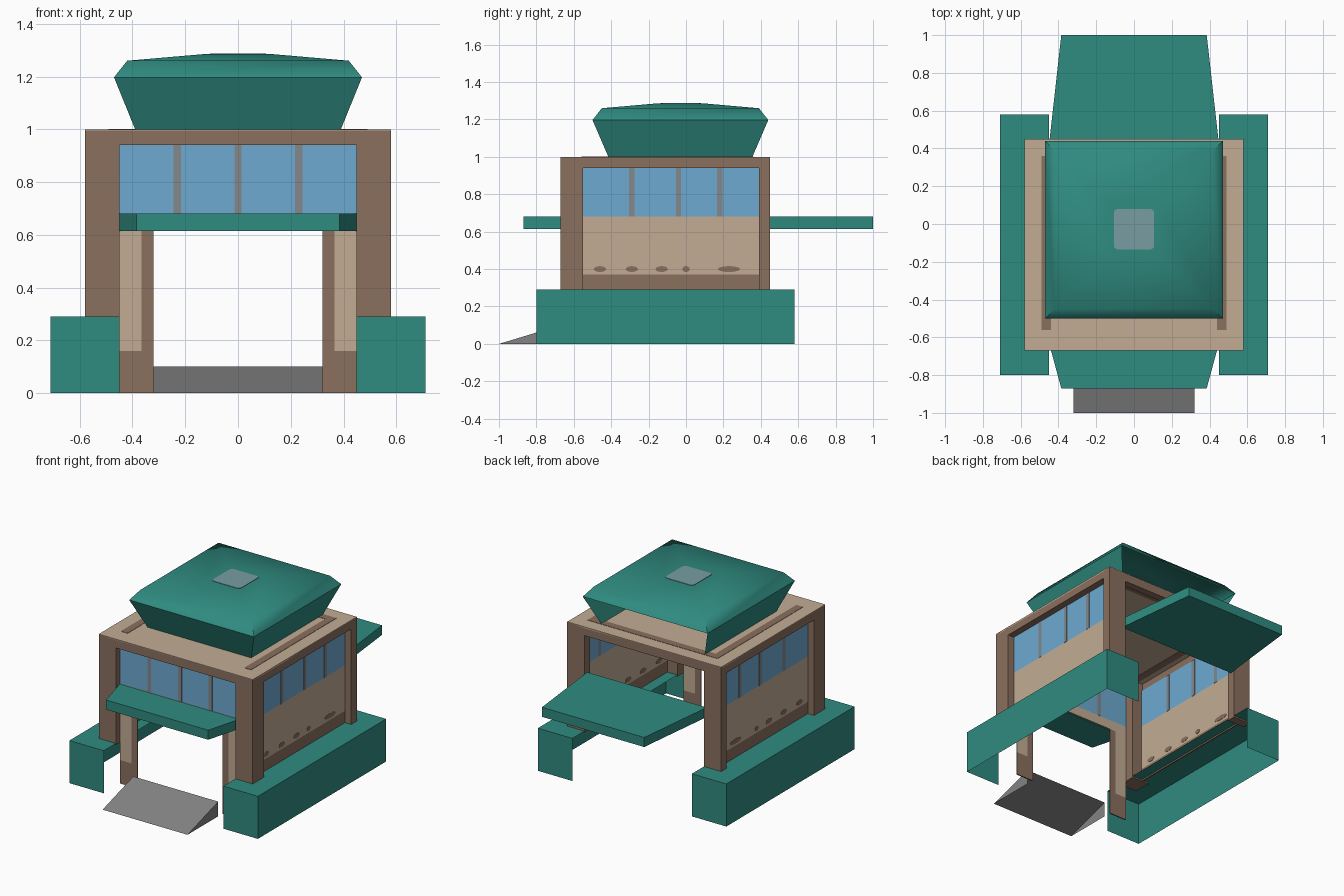
import bpy, bmesh, math

cube = bpy.data.objects.get("Cube")
if cube:
    bpy.data.objects.remove(cube, do_unlink=True)


def material(name, r, g, b):
    lin = [((c / 255 + 0.055) / 1.055) ** 2.4 for c in (r, g, b)] + [1]
    m = bpy.data.materials.new(name)
    m.use_nodes = True
    m.diffuse_color = lin
    m.node_tree.nodes["Principled BSDF"].inputs["Base Color"].default_value = lin
    return m


TEAL = material("teal", 47, 139, 128)
TAN = material("tan", 194, 172, 148)
BROWN = material("brown", 138, 112, 94)
BLUE = material("window_blue", 109, 170, 208)
MULLION = material("mullion_grey", 132, 136, 140)
GREY = material("ramp_grey", 132, 132, 132)
PATCH = material("roof_patch", 120, 158, 162)


def make(name, bm, mat):
    mesh = bpy.data.meshes.new(name)
    bm.to_mesh(mesh)
    bm.free()
    mesh.materials.append(mat)
    obj = bpy.data.objects.new(name, mesh)
    bpy.context.collection.objects.link(obj)
    return obj


def faces(name, verts, polys, mat):
    bm = bmesh.new()
    vs = [bm.verts.new(v) for v in verts]
    for p in polys:
        bm.faces.new([vs[i] for i in p])
    bmesh.ops.recalc_face_normals(bm, faces=bm.faces)
    return make(name, bm, mat)


def box(name, mat, x, y, z, skip=()):
    """Box from ranges; skip lists faces left open."""
    v = [(a, b, c) for c in z for b in y for a in x]
    sides = {"bottom": (0, 2, 3, 1), "top": (4, 5, 7, 6), "front": (0, 1, 5, 4),
             "back": (2, 6, 7, 3), "x0": (0, 4, 6, 2), "x1": (1, 3, 7, 5)}
    bm = bmesh.new()
    vs = [bm.verts.new(p) for p in v]
    for key, p in sides.items():
        if key not in skip:
            bm.faces.new([vs[i] for i in p])
    return make(name, bm, mat)


def both(name, mat, x, y, z, skip=()):
    """Box on the left and its mirror on the right."""
    box("left_" + name, mat, x, y, z, skip)
    swap = {"x0": "x1", "x1": "x0"}
    box("right_" + name, mat, (-x[1], -x[0]), y, z, [swap.get(s, s) for s in skip])


# Side plinths, open underneath and on the inner side
both("plinth", TEAL, (0.45, 0.71), (-0.80, 0.58), (0, 0.29), ("bottom", "x0"))

# Corner posts and top beams
both("front_post", BROWN, (0.45, 0.58), (-0.67, -0.55), (0.28, 0.996))
both("back_post", BROWN, (0.45, 0.58), (0.39, 0.45), (0.28, 0.996))
both("side_beam", BROWN, (0.53, 0.58), (-0.55, 0.39), (0.94, 0.996))
box("front_beam", BROWN, (-0.45, 0.45), (-0.67, -0.62), (0.94, 0.996))
box("back_beam", BROWN, (-0.45, 0.45), (0.40, 0.45), (0.94, 0.996))

# Roof plate with painted stripes above and below
box("roof_plate", TAN, (-0.58, 0.58), (-0.67, 0.45), (0.99, 1.0))
both("roof_stripe", BROWN, (0.44, 0.49), (-0.56, 0.36), (0.987, 1.002))
box("back_roof_stripe", BROWN, (-0.44, 0.44), (0.31, 0.36), (0.987, 1.002))

# Side walls: stained base, plain panel, window band, mullions
WALL = (0.525, 0.533)
TRIM = (0.523, 0.535)
both("wall_base", BROWN, WALL, (-0.55, 0.39), (0.28, 0.37))
both("wall_panel", TAN, WALL, (-0.55, 0.39), (0.37, 0.68))
both("wall_window", BLUE, WALL, (-0.55, 0.39), (0.68, 0.94))
for y in (-0.29, -0.04, 0.18):
    both("wall_mullion", MULLION, TRIM, (y - 0.014, y + 0.014), (0.68, 0.94))

# Round stains along the side walls
for y, half in ((-0.46, 0.033), (-0.29, 0.033), (-0.13, 0.033), (0, 0.02), (0.23, 0.06)):
    for side in (-1, 1):
        bm = bmesh.new()
        bmesh.ops.create_cone(bm, cap_ends=True, segments=12, radius1=1, radius2=1, depth=0.012)
        stain = make("wall_stain", bm, BROWN)
        stain.rotation_euler.y = math.pi / 2
        stain.scale = (0.016, half, 1)
        stain.location = (side * 0.529, y, 0.40)

# Front wall with doorway
FRONT = (-0.625, -0.617)
box("front_window", BLUE, (-0.45, 0.45), FRONT, (0.68, 0.94))
for x in (-0.23, 0, 0.23):
    box("front_mullion", MULLION, (x - 0.014, x + 0.014), (-0.627, -0.615), (0.68, 0.94))
box("door_header", TAN, (-0.45, 0.45), FRONT, (0.615, 0.68))
both("door_jamb", BROWN, (0.32, 0.365), FRONT, (0, 0.615))
both("door_panel", TAN, (0.365, 0.45), FRONT, (0.16, 0.615))
both("door_panel_base", BROWN, (0.365, 0.45), FRONT, (0, 0.16))


# Tapered canopies
def canopy(name, y_wall, y_tip):
    plan = [(-0.45, y_wall), (0.45, y_wall), (0.385, y_tip), (-0.385, y_tip)]
    verts = [(x, y, z) for z in (0.615, 0.68) for x, y in plan]
    polys = [(0, 1, 2, 3), (4, 5, 6, 7)]
    polys += [(i, (i + 1) % 4, (i + 1) % 4 + 4, i + 4) for i in range(4)]
    faces(name, verts, polys, TEAL)


canopy("front_canopy", -0.63, -0.87)
canopy("back_canopy", 0.42, 1.0)

# Entrance ramp, a sloping sheet with closed cheeks
ramp = [(x, y, z) for x in (-0.32, 0.32) for y, z in ((-1, 0), (-0.67, 0.1), (-0.67, 0))]
faces("ramp", ramp, [(0, 3, 4, 1), (0, 1, 2), (3, 5, 4)], GREY)

# Flared roof cap, open at the back below its rim
rings = [(0.39, 0.385, 1.0), (0.47, 0.47, 1.197), (0.42, 0.42, 1.26), (0.13, 0.135, 1.285)]
signs = ((-1, -1), (1, -1), (1, 1), (-1, 1))
verts = [(sx * hx, sy * hy - 0.03, z) for hx, hy, z in rings for sx, sy in signs]
polys = [(r + i, r + (i + 1) % 4, r + (i + 1) % 4 + 4, r + i + 4)
         for r in (0, 4, 8) for i in range(4) if (r, i) != (0, 2)]
polys.append((12, 13, 14, 15))
cap = faces("roof_cap", verts, polys, TEAL)
bpy.ops.object.select_all(action="DESELECT")
cap.select_set(True)
bpy.context.view_layer.objects.active = cap
bpy.ops.object.shade_smooth_by_angle(angle=math.radians(55))

# Pale patch on the cap with clipped corners
patch = box("cap_patch", PATCH, (-0.107, 0.107), (-0.135, 0.08), (1.283, 1.288))
bm = bmesh.new()
bm.from_mesh(patch.data)
uprights = [e for e in bm.edges if abs(e.verts[0].co.z - e.verts[1].co.z) > 0.001]
bmesh.ops.bevel(bm, geom=uprights, offset=0.02, segments=2, affect="EDGES", profile=0.5)
bm.to_mesh(patch.data)
bm.free()
